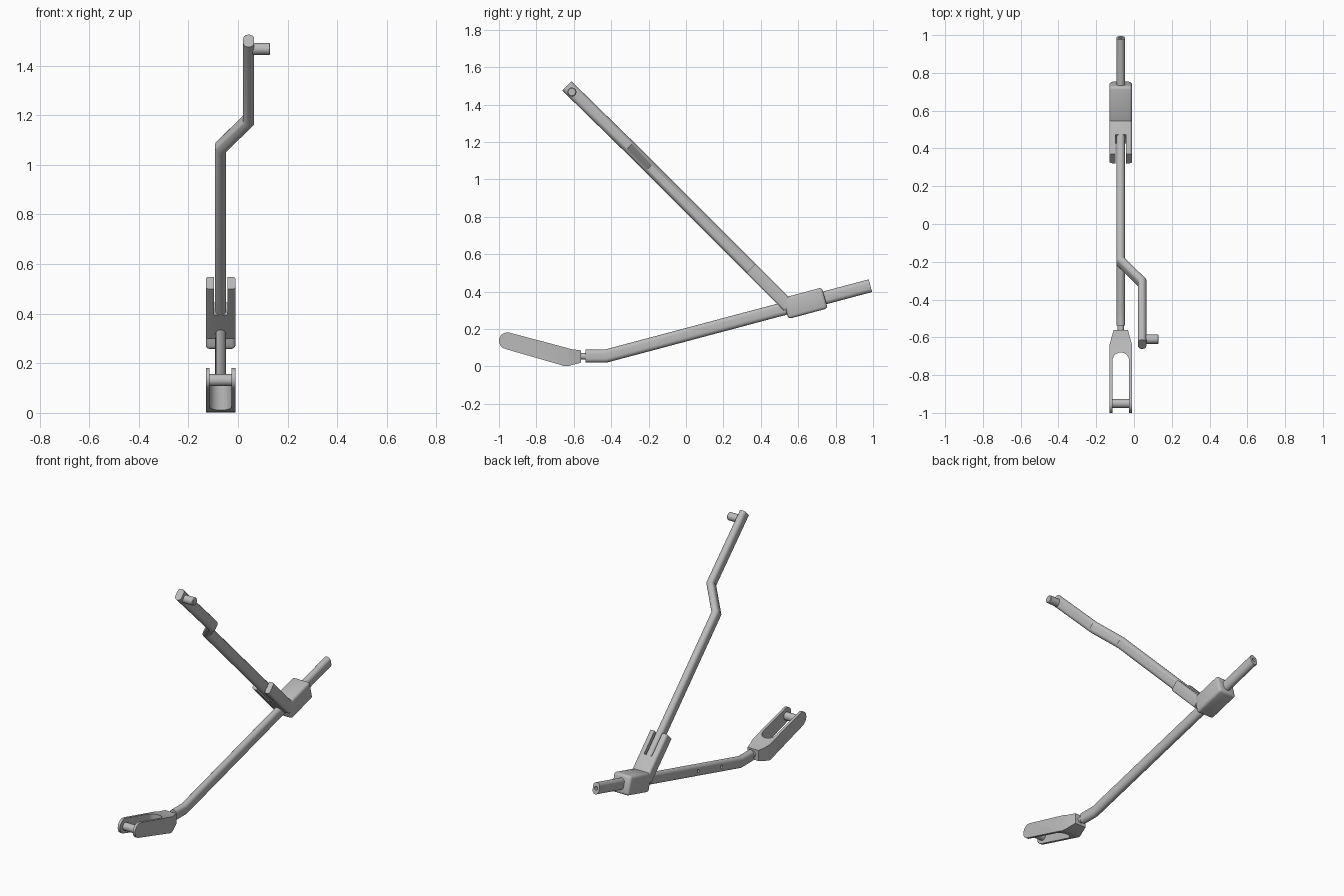
import bpy, bmesh, math
from mathutils import Vector, Matrix

cube = bpy.data.objects.get("Cube")
if cube:
    bpy.data.objects.remove(cube, do_unlink=True)

CX = -0.07          # plane shared by most parts
WIDTH, TALL = 0.044, 0.07

metal = bpy.data.materials.new("grey metal")
metal.use_nodes = True
grey = (0.5, 0.5, 0.5, 1)
metal.diffuse_color = grey
metal.node_tree.nodes["Principled BSDF"].inputs["Base Color"].default_value = grey


def make(name, bm):
    bmesh.ops.recalc_face_normals(bm, faces=bm.faces)
    mesh = bpy.data.meshes.new(name)
    bm.to_mesh(mesh)
    bm.free()
    mesh.materials.append(metal)
    ob = bpy.data.objects.new(name, mesh)
    bpy.context.collection.objects.link(ob)
    return ob


def activate(ob):
    bpy.ops.object.select_all(action="DESELECT")
    ob.select_set(True)
    bpy.context.view_layer.objects.active = ob


def combine(ob, other, operation="DIFFERENCE"):
    mod = ob.modifiers.new("cut", "BOOLEAN")
    mod.object, mod.operation, mod.solver = other, operation, "EXACT"
    activate(ob)
    bpy.ops.object.modifier_apply(modifier=mod.name)
    bpy.data.objects.remove(other, do_unlink=True)


def arc(cx, cy, r, start, end, n=10):
    angles = [math.radians(start + (end - start) * i / n) for i in range(n + 1)]
    return [(cx + r * math.cos(a), cy + r * math.sin(a)) for a in angles]


def prism(name, points, push):
    """Extrude a closed loop of 3D points along a vector."""
    bm = bmesh.new()
    face = bm.faces.new([bm.verts.new(p) for p in points])
    out = bmesh.ops.extrude_face_region(bm, geom=[face])
    moved = [v for v in out["geom"] if isinstance(v, bmesh.types.BMVert)]
    bmesh.ops.translate(bm, verts=moved, vec=push)
    return make(name, bm)


def rod(name, start, end, r, chamfer=0):
    """Round bar between two points."""
    start, end = Vector(start), Vector(end)
    axis = end - start
    matrix = Matrix.Translation((start + end) / 2) @ axis.to_track_quat("Z", "Y").to_matrix().to_4x4()
    bm = bmesh.new()
    bmesh.ops.create_cone(bm, cap_ends=True, segments=24, radius1=r, radius2=r,
                          depth=axis.length, matrix=matrix)
    if chamfer:
        rims = [e for e in bm.edges if any(len(f.verts) > 4 for f in e.link_faces)]
        bmesh.ops.bevel(bm, geom=rims, offset=chamfer, segments=1, affect="EDGES")
    return make(name, bm)


def sweep(name, path):
    """Mitred bar with a round-ended flat section."""
    path = [Vector(p) for p in path]
    r, h = WIDTH / 2, (TALL - WIDTH) / 2
    section = arc(0, h, r, 0, 180) + arc(0, -h, r, 180, 360)
    bm, rings = bmesh.new(), []
    for i, p in enumerate(path):
        before = (p - path[max(i - 1, 0)]).normalized()
        after = (path[min(i + 1, len(path) - 1)] - p).normalized()
        d = before if i else after
        mitre = before + after
        side = Vector((1, 0, 0))
        side = (side - d * side.dot(d)).normalized()
        up = d.cross(side)
        ring = []
        for u, v in section:
            o = side * u + up * v
            ring.append(bm.verts.new(p + o - d * (o.dot(mitre) / d.dot(mitre))))
        rings.append(ring)
    n = len(section)
    for a, b in zip(rings, rings[1:]):
        for k in range(n):
            bm.faces.new((a[k], a[(k + 1) % n], b[(k + 1) % n], b[k]))
    bm.faces.new(rings[0])
    bm.faces.new(rings[-1])
    return make(name, bm)


def box(name, centre, size, tilt, bevel, segments, long_only=False):
    """Box tilted about x, its length along local y."""
    bm = bmesh.new()
    bmesh.ops.create_cube(bm, size=1)
    bmesh.ops.scale(bm, verts=bm.verts, vec=size)
    edges = [e for e in bm.edges if not long_only
             or abs(e.verts[0].co.y - e.verts[1].co.y) > 0.01]
    if bevel:
        bmesh.ops.bevel(bm, geom=edges, offset=bevel, segments=segments, profile=0.5, affect="EDGES")
    bm.transform(Matrix.Translation(centre) @ Matrix.Rotation(math.radians(tilt), 4, "X"))
    return make(name, bm)


# Lower bar with a bored tip and two small side holes
def bar_z(y):
    return 0.055 + (y + 0.43) * 0.266


lower_bar = sweep("lower_bar", [(CX, -0.538, 0.055), (CX, -0.43, 0.055), (CX, 0.986, bar_z(0.986))])
combine(lower_bar, rod("tip_bore", (CX, 0.93, bar_z(0.93)), (CX, 1.05, bar_z(1.05)), 0.011))
for y in (0.01, -0.22):
    combine(lower_bar, rod("side_hole", (CX - 0.05, y, bar_z(y)), (CX - 0.012, y, bar_z(y)), 0.01))

# Sliding block on the lower bar
block = box("sliding_block", (CX, 0.637, 0.338), (0.12, 0.218, 0.116), 15, 0.016, 3)

# Forked socket rising from the block
socket = box("forked_socket", (CX, 0.447, 0.423), (0.12, 0.285, 0.07), -45, 0.013, 3, True)
combine(socket, box("socket_slot", (CX, 0.362, 0.508), (0.054, 0.25, 0.2), -45, 0, 1))

# Upper arm with a sideways jog
upper_arm = sweep("upper_arm", [(CX, 0.47, 0.4), (CX, -0.2, 1.07),
                                (0.043, -0.31, 1.18), (0.043, -0.637, 1.5)])
handle_pin = rod("handle_pin", (0.045, -0.61, 1.467), (0.13, -0.61, 1.467), 0.024, 0.004)

# Clevis: side outline crossed with a tapered plan, then slotted
side = (arc(-0.955, 0.137, 0.045, 75, 255)
        + [(-0.68, 0.011), (-0.655, 0.003), (-0.63, 0.002), (-0.562, 0.02), (-0.562, 0.086), (-0.61, 0.092)])
clevis = prism("clevis", [(CX - 0.06, y, z) for y, z in side], (0.12, 0, 0))
plan = [(-0.06, -1.1), (-0.06, -0.64), (-0.036, -0.555), (0.036, -0.555), (0.06, -0.64), (0.06, -1.1)]
combine(clevis, prism("plan_block", [(CX + x, y, -0.1) for x, y in plan], (0, 0, 0.5)), "INTERSECT")
slot = arc(0, -0.724, 0.044, 0, 180, 16) + [(-0.044, -1.1), (0.044, -1.1)]
combine(clevis, prism("slot_block", [(CX + x, y, -0.1) for x, y in slot], (0, 0, 0.5)))

clevis_pin = rod("clevis_pin", (CX - 0.05, -0.95, 0.132), (CX + 0.05, -0.95, 0.132), 0.024)
neck = rod("threaded_neck", (CX, -0.59, 0.054), (CX, -0.5, 0.054), 0.018)

# Smooth the rounded sides, keep the corners crisp
for ob in (lower_bar, block, socket, upper_arm, handle_pin, clevis, clevis_pin, neck):
    activate(ob)
    bpy.ops.object.shade_smooth_by_angle(angle=math.radians(32))
